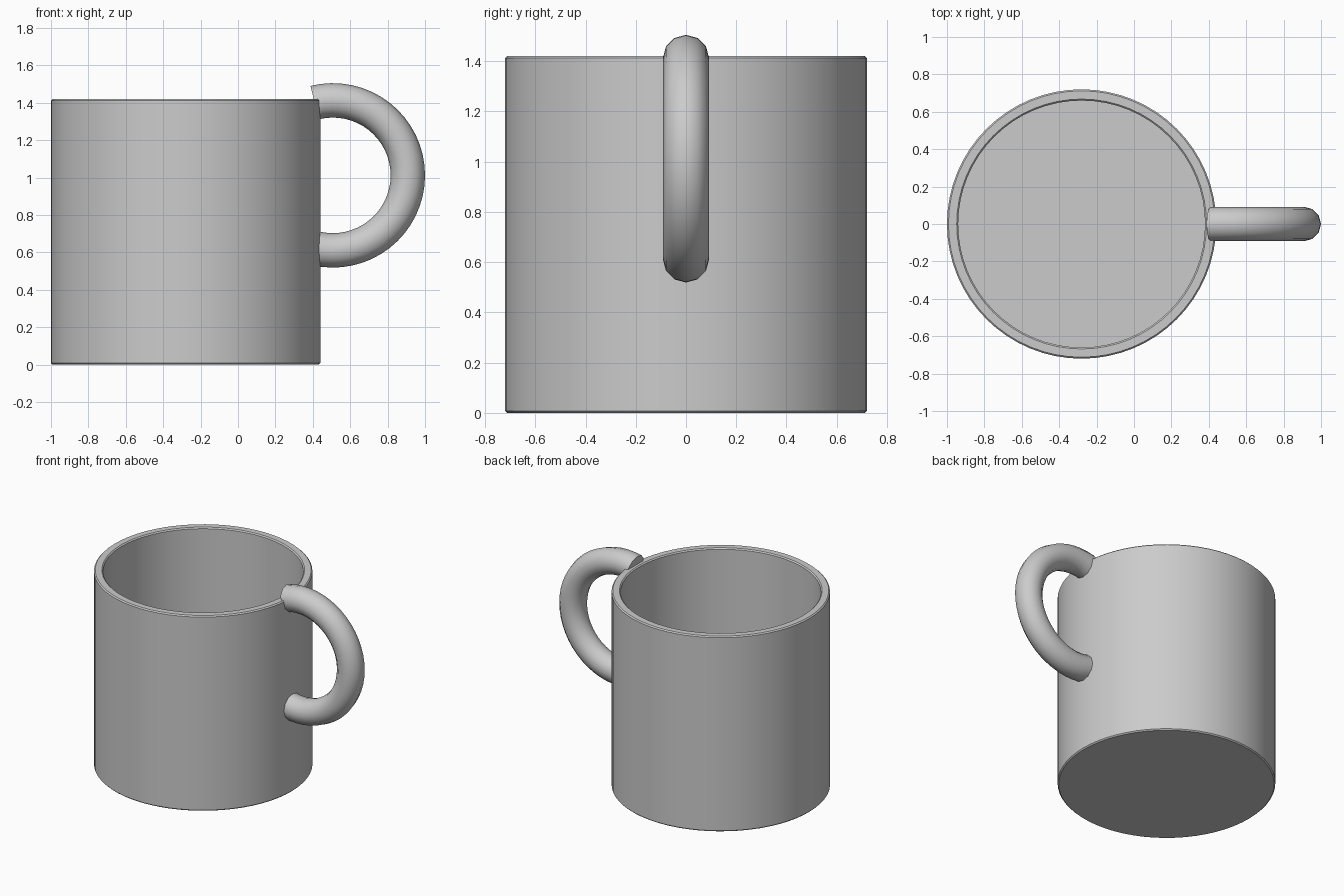
import bpy, bmesh
from math import cos, sin, pi, radians
from mathutils import Vector

if "Cube" in bpy.data.objects:
    bpy.data.objects.remove(bpy.data.objects["Cube"], do_unlink=True)

# Single glazed grey
grey = bpy.data.materials.new("light_grey")
grey.use_nodes = True
colour = (0.6, 0.6, 0.6, 1)
grey.diffuse_color = colour
grey.node_tree.nodes["Principled BSDF"].inputs["Base Color"].default_value = colour


def make_object(name, bm):
    bmesh.ops.recalc_face_normals(bm, faces=bm.faces)
    mesh = bpy.data.meshes.new(name)
    bm.to_mesh(mesh)
    bm.free()
    mesh.materials.append(grey)
    obj = bpy.data.objects.new(name, mesh)
    bpy.context.collection.objects.link(obj)
    bpy.ops.object.select_all(action="DESELECT")
    obj.select_set(True)
    bpy.context.view_layer.objects.active = obj
    bpy.ops.object.shade_smooth_by_angle(angle=radians(35))
    return obj


def skin(rings):
    """Join rings of points into a tube with closed ends."""
    bm = bmesh.new()
    loops = [[bm.verts.new(p) for p in ring] for ring in rings]
    for a, b in zip(loops, loops[1:]):
        for i in range(len(a)):
            j = (i + 1) % len(a)
            bm.faces.new((a[i], a[j], b[j], b[i]))
    bm.faces.new(loops[0])
    bm.faces.new(loops[-1])
    return bm


# Cup: lathed wall with softened edges, hollow down to a thin floor
RADIUS, INNER, HEIGHT, FLOOR, SOFT = 0.72, 0.66, 1.42, 0.06, 0.008
CENTRE_X, SIDES = -0.28, 64
profile = [(RADIUS - SOFT, 0), (RADIUS, SOFT), (RADIUS, HEIGHT - SOFT),
           (RADIUS - SOFT, HEIGHT), (INNER + SOFT, HEIGHT),
           (INNER, HEIGHT - SOFT), (INNER, FLOOR)]
make_object("cup", skin([
    [Vector((CENTRE_X + r * cos(2 * pi * i / SIDES), r * sin(2 * pi * i / SIDES), z))
     for i in range(SIDES)] for r, z in profile]))

# Handle: round tube swept along an arc, its ends sunk in the wall
MAJOR, TUBE, TUBE_SIDES, STEPS = 0.401, 0.092, 12, 32
SWEEP = radians(104)
origin = Vector((0.507, 0, 1.012))
rings = []
for s in range(STEPS + 1):
    a = -SWEEP + 2 * SWEEP * s / STEPS
    out = Vector((cos(a), 0, sin(a)))
    rings.append([origin + out * (MAJOR + TUBE * cos(t)) + Vector((0, TUBE * sin(t), 0))
                  for t in (2 * pi * k / TUBE_SIDES for k in range(TUBE_SIDES))])
make_object("handle", skin(rings))
